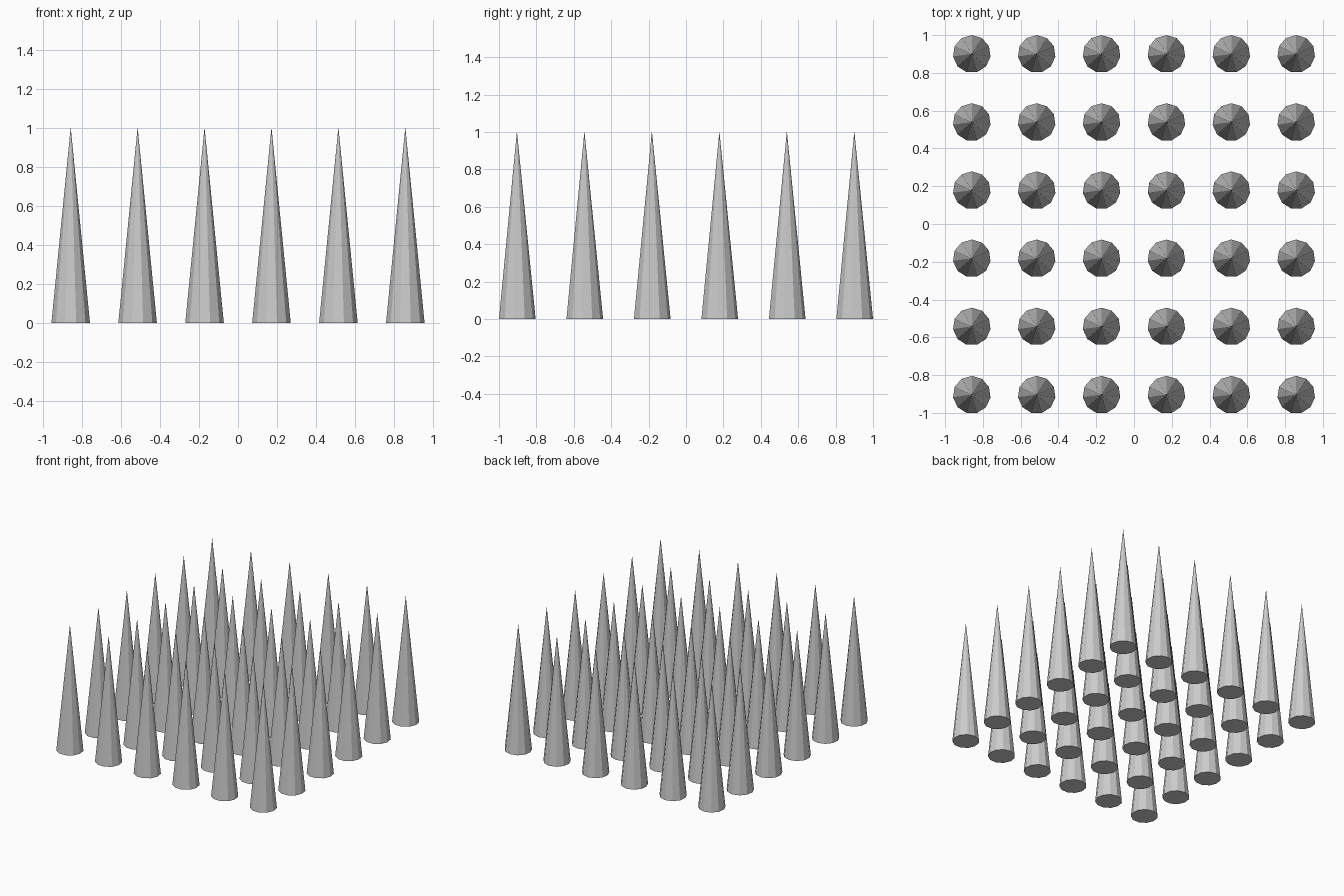
import bpy

if "Cube" in bpy.data.objects:
    bpy.data.objects.remove(bpy.data.objects["Cube"])

ROWS = COLS = 6
RADIUS, HEIGHT, SIDES = 0.1, 1.005, 11
STEP_X, STEP_Y = 0.3435, 0.3608
Y_SHIFT = -0.002  # odd-sided base: recentre the overall bounds

# one low-poly spike with a closed base, standing on the ground
bpy.ops.mesh.primitive_cone_add(vertices=SIDES, radius1=RADIUS, radius2=0,
                                depth=HEIGHT, end_fill_type='NGON')
first = bpy.context.object
spike_mesh = first.data
spike_mesh.name = "spike"
for v in spike_mesh.vertices:
    v.co.z += HEIGHT / 2
bpy.data.objects.remove(first)

# grid of spikes sharing the same mesh
for row in range(ROWS):
    for col in range(COLS):
        spike = bpy.data.objects.new(f"spike_{row + 1}_{col + 1}", spike_mesh)
        spike.location = ((col - (COLS - 1) / 2) * STEP_X,
                          (row - (ROWS - 1) / 2) * STEP_Y + Y_SHIFT, 0)
        bpy.context.collection.objects.link(spike)
